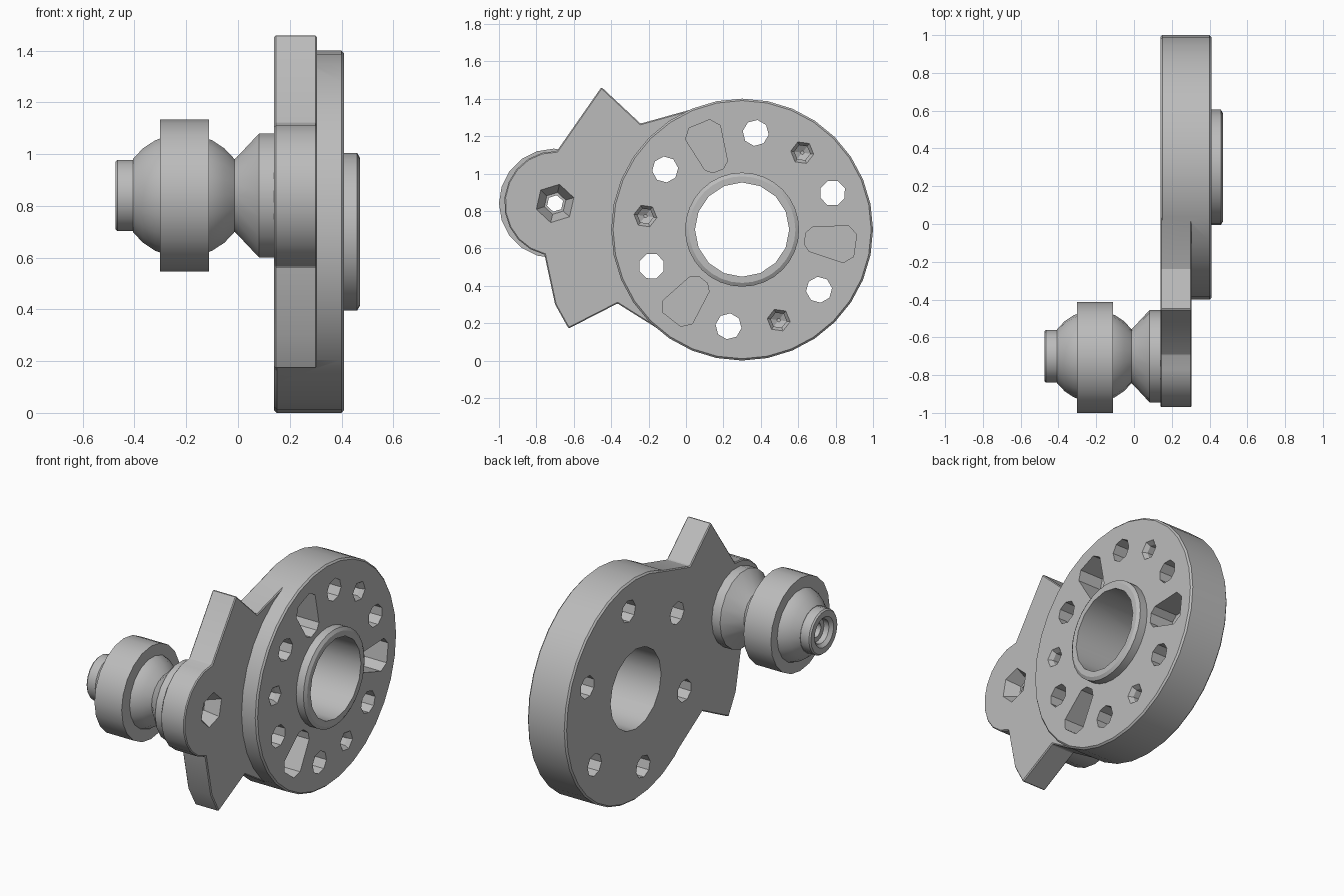
import bpy, bmesh, math
from mathutils import Vector

cube = bpy.data.objects.get("Cube")
if cube:
    bpy.data.objects.remove(cube, do_unlink=True)

grey = bpy.data.materials.new("plain_grey")
grey.use_nodes = True
grey.diffuse_color = (0.5, 0.5, 0.5, 1)
grey.node_tree.nodes["Principled BSDF"].inputs["Base Color"].default_value = (0.5, 0.5, 0.5, 1)

DISC = (0.30, 0.70)      # disc axis in (y, z)
LOBE = (-0.70, 0.84)     # ball stud axis in (y, z)
RING = 0.522             # bolt circle radius


def lathe(bm, profile, centre, sides, solid=True, turn=0.0):
    """Revolve (x, radius) points about an axis parallel to x."""
    rings = []
    for x, r in profile:
        angles = [turn + math.tau * i / sides for i in range(sides)]
        rings.append([bm.verts.new((x, centre[0] + r * math.cos(a), centre[1] + r * math.sin(a)))
                      for a in angles])
    pairs = list(zip(rings, rings[1:]))
    if solid:
        bm.faces.new(rings[0])
        bm.faces.new(rings[-1])
    else:
        pairs.append((rings[-1], rings[0]))
    for a, b in pairs:
        for i in range(sides):
            j = (i + 1) % sides
            bm.faces.new((a[i], a[j], b[j], b[i]))


def prism(bm, outline, x0, x1):
    """Extrude a (y, z) outline along x."""
    face = bm.faces.new([bm.verts.new((x0, y, z)) for y, z in outline])
    ext = bmesh.ops.extrude_face_region(bm, geom=[face])
    moved = [v for v in ext["geom"] if isinstance(v, bmesh.types.BMVert)]
    bmesh.ops.translate(bm, verts=moved, vec=Vector((x1 - x0, 0, 0)))


def finish(bm, name):
    bmesh.ops.recalc_face_normals(bm, faces=bm.faces)
    mesh = bpy.data.meshes.new(name)
    bm.to_mesh(mesh)
    bm.free()
    mesh.materials.append(grey)
    obj = bpy.data.objects.new(name, mesh)
    bpy.context.collection.objects.link(obj)
    return obj


def apply_modifier(obj, mod):
    bpy.context.view_layer.objects.active = obj
    bpy.ops.object.modifier_apply(modifier=mod.name)


def combine(obj, other, operation):
    mod = obj.modifiers.new(operation.title(), "BOOLEAN")
    mod.operation, mod.solver, mod.object = operation, "EXACT", other
    apply_modifier(obj, mod)
    bpy.data.objects.remove(other, do_unlink=True)


def on_disc(u, v, angle):
    """Disc-centred coordinates, u outward along the angle and v across it."""
    c, s = math.cos(angle), math.sin(angle)
    return DISC[0] + u * c - v * s, DISC[1] + u * s + v * c


# Disc with raised hub
bm = bmesh.new()
lathe(bm, [(0.14, 0.69), (0.15, 0.70), (0.40, 0.70), (0.41, 0.69),
           (0.41, 0.305), (0.46, 0.305), (0.472, 0.285)], DISC, 32)
body = finish(bm, "disc_body")

# Pointed bracket plate with a round lobe
lobe = []
for i in range(11):
    a = math.radians(88 + 17 * i)
    lobe.append((LOBE[0] + 0.272 * math.cos(a), LOBE[1] + 0.28 * math.sin(a)))
bm = bmesh.new()
prism(bm, [(0.07, 1.354), (-0.243, 1.267), (-0.452, 1.462)] + lobe
      + [(-0.70, 0.30), (-0.628, 0.171), (-0.366, 0.305), (-0.015, 0.085), (0.2, 0.7)],
      0.14, 0.305)
plate = finish(bm, "bracket_plate")
bevel = plate.modifiers.new("Edge", "BEVEL")
bevel.width, bevel.segments, bevel.limit_method = 0.006, 1, "ANGLE"
apply_modifier(plate, bevel)
combine(body, plate, "UNION")

# Cutters: centre bore, bolt holes, screw holes, wedge pockets, countersink
bm = bmesh.new()
lathe(bm, [(0.0, 0.252), (0.6, 0.252)], DISC, 16)
for k in range(6):
    a = math.radians(22 + 60 * k)
    lathe(bm, [(0.0, 0.07), (0.6, 0.07)], on_disc(RING, 0, a), 8, turn=a)
pocket = [(0.34, 0.03), (0.37, 0.065), (0.56, 0.1), (0.61, 0.06)]
pocket += [(u, -v) for u, v in reversed(pocket)]
for k in range(3):
    a = math.radians(52 + 120 * k)
    lathe(bm, [(0.43, 0.062), (0.41, 0.062), (0.385, 0.043), (0.29, 0.043), (0.27, 0.01)],
          on_disc(RING, 0, a), 6, turn=a)
    a += math.radians(60)
    prism(bm, [on_disc(u, v, a) for u, v in pocket], 0.25, 0.5)
lathe(bm, [(0.0, 0.045), (0.22, 0.045), (0.22, 0.06), (0.305, 0.105), (0.35, 0.105)],
      LOBE, 6, turn=0.3)
cutters = finish(bm, "hole_cutters")
cutters.hide_render = True
combine(body, cutters, "DIFFERENCE")

# Ball stud: end cap, ball, waist and conical foot around a through hole
ball = []
for i in range(9):
    a = math.radians(144 - 13.5 * i)
    ball.append((-0.21 + 0.243 * math.cos(a), 0.243 * math.sin(a)))
bm = bmesh.new()
lathe(bm, [(-0.42, 0.045), (-0.42, 0.075), (-0.455, 0.075), (-0.474, 0.095), (-0.474, 0.132),
           (-0.465, 0.14), (-0.406, 0.14)] + ball
      + [(-0.005, 0.15), (0.082, 0.244), (0.145, 0.244), (0.145, 0.045)],
      LOBE, 18, solid=False)
stud = finish(bm, "ball_stud")

# Collar around the ball
bm = bmesh.new()
lathe(bm, [(-0.302, 0.2), (-0.302, 0.293), (-0.112, 0.293), (-0.112, 0.2)],
      (-0.707, LOBE[1]), 20, solid=False)
collar = finish(bm, "ball_collar")

# Smooth round walls, keep edges sharp
bpy.ops.object.select_all(action="DESELECT")
for obj in (body, stud, collar):
    obj.select_set(True)
bpy.context.view_layer.objects.active = body
bpy.ops.object.shade_smooth_by_angle(angle=math.radians(28))
